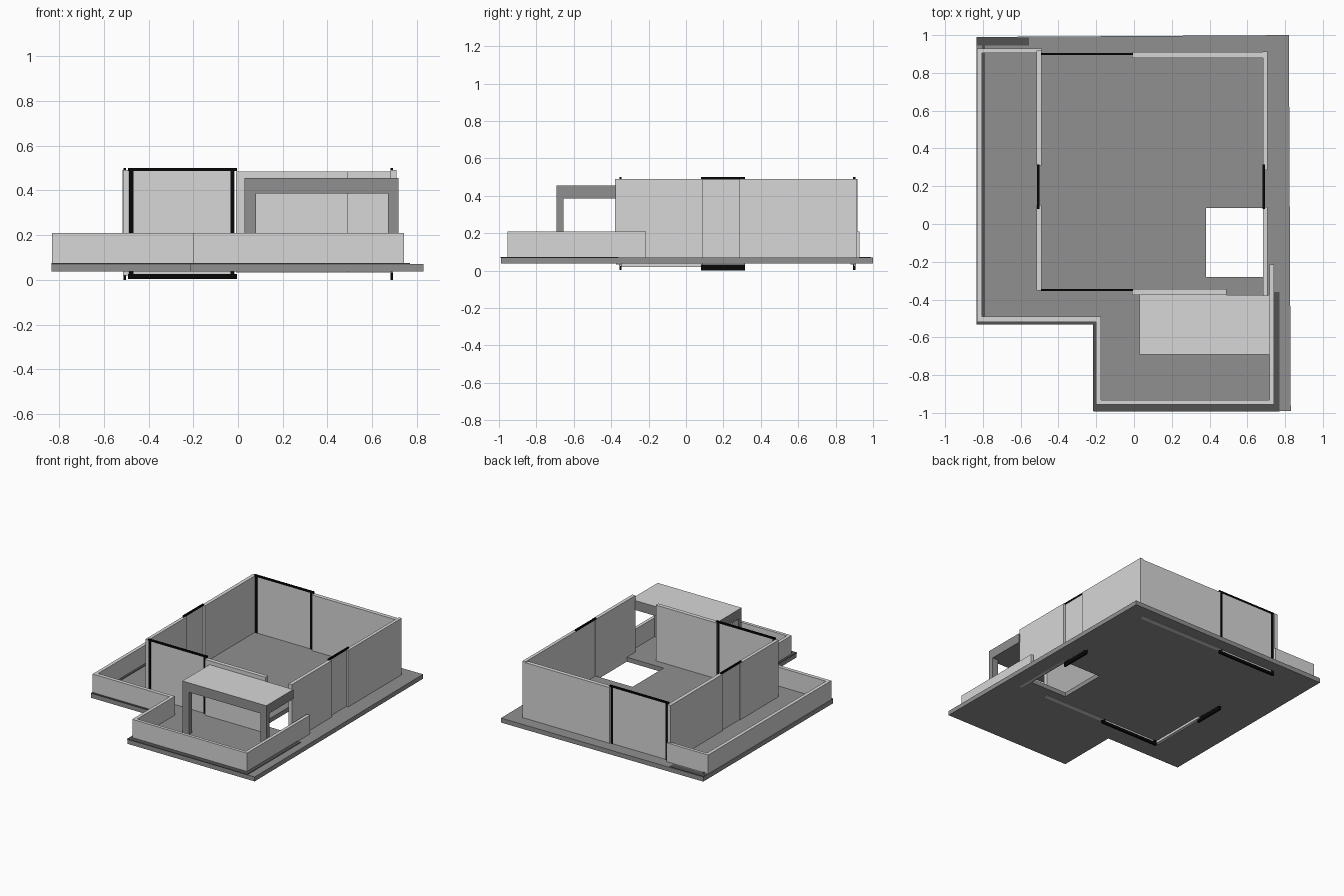
import bpy, bmesh

if "Cube" in bpy.data.objects:
    bpy.data.objects.remove(bpy.data.objects["Cube"], do_unlink=True)


def material(name, value):
    m = bpy.data.materials.new(name)
    m.use_nodes = True
    colour = (value, value, value, 1)
    m.diffuse_color = colour
    m.node_tree.nodes["Principled BSDF"].inputs["Base Color"].default_value = colour
    return m


LIGHT = material("light grey wall", 0.68)
MID = material("mid grey concrete", 0.28)
DARK = material("dark grey edging", 0.085)
BLACK = material("black frame", 0.002)


def finish(name, bm, *mats):
    mesh = bpy.data.meshes.new(name)
    bmesh.ops.recalc_face_normals(bm, faces=bm.faces)
    bm.to_mesh(mesh)
    bm.free()
    for m in mats:
        mesh.materials.append(m)
    ob = bpy.data.objects.new(name, mesh)
    bpy.context.collection.objects.link(ob)
    return ob


def box(name, x, y, z, *mats):
    bm = bmesh.new()
    bmesh.ops.create_cube(bm, size=1)
    for v in bm.verts:
        v.co = [r[0] if c < 0 else r[1] for c, r in zip(v.co, (x, y, z))]
    return finish(name, bm, *mats)


def prism(name, outline, z, mat):
    bm = bmesh.new()
    face = bm.faces.new([bm.verts.new((px, py, z[0])) for px, py in outline])
    ext = bmesh.ops.extrude_face_region(bm, geom=[face])["geom"]
    for v in ext:
        if isinstance(v, bmesh.types.BMVert):
            v.co.z = z[1]
    return finish(name, bm, mat)


# Floor slab: stepped outline with a square opening
slab = prism("floor_slab", [(-0.835, -0.53), (-0.215, -0.53), (-0.215, -0.99),
                            (0.83, -0.99), (0.82, 1), (-0.835, 0.99)],
             (0.037, 0.07), MID)
cutter = box("slab_opening_cutter", (0.38, 0.685), (-0.28, 0.085), (0, 0.2), MID)
cutter.hide_render = True
cutter.hide_viewport = True
cut = slab.modifiers.new("opening", "BOOLEAN")
cut.operation = "DIFFERENCE"
cut.solver = "EXACT"
cut.object = cutter

# Thin dark edging lying on the slab
EDGE = (0.068, 0.074)
box("edging_left", (-0.806, -0.79), (-0.49, 0.945), EDGE, DARK)
box("edging_back", (-0.835, -0.555), (0.945, 0.988), EDGE, DARK)
box("edging_step_front", (-0.835, -0.2), (-0.532, -0.518), EDGE, DARK)
box("edging_step_side", (-0.217, -0.198), (-0.99, -0.518), EDGE, DARK)
box("edging_front", (-0.215, 0.77), (-0.992, -0.95), EDGE, DARK)
box("edging_right", (0.74, 0.77), (-0.99, -0.36), EDGE, DARK)

# Low terrace walls
LOW = (0.065, 0.21)
box("terrace_wall_back", (-0.832, -0.49), (0.905, 0.928), LOW, LIGHT)
box("terrace_wall_left", (-0.832, -0.806), (-0.518, 0.905), LOW, LIGHT)
box("terrace_wall_step_front", (-0.806, -0.175), (-0.518, -0.49), LOW, LIGHT)
box("terrace_wall_step_side", (-0.2, -0.175), (-0.955, -0.518), LOW, LIGHT)
box("terrace_wall_front", (-0.175, 0.742), (-0.955, -0.932), LOW, LIGHT)
box("terrace_wall_right", (0.718, 0.742), (-0.932, -0.215), LOW, LIGHT)

# Tall house walls
box("house_wall_left_rear", (-0.517, -0.49), (0.31, 0.918), (0.05, 0.49), LIGHT)
box("house_wall_left_front", (-0.515, -0.49), (-0.352, 0.1), (0.02, 0.49), LIGHT)
box("house_wall_right_rear", (0.682, 0.706), (0.285, 0.912), (0.05, 0.49), LIGHT)
box("house_wall_right_front", (0.682, 0.708), (-0.38, 0.09), (0.037, 0.49), LIGHT)
box("house_wall_back", (-0.01, 0.682), (0.88, 0.91), (0.033, 0.484), LIGHT)
box("house_wall_front", (-0.01, 0.49), (-0.375, -0.345), (0.033, 0.484), LIGHT)

# Wide framed panels at front and back
for side, y in (("front", -0.35), ("back", 0.9)):
    thick = (y - 0.006, y + 0.006)
    box(side + "_panel", (-0.48, -0.015), (y - 0.003, y + 0.003), (0.025, 0.488), LIGHT)
    for part, z in (("head", (0.487, 0.5)), ("sill", (0.003, 0.025))):
        box(side + "_frame_" + part, (-0.492, -0.005), thick, z, BLACK)
    for part, x in (("left", (-0.034, -0.019)), ("right", (-0.488, -0.468))):
        box(side + "_frame_" + part, x, thick, (0.02, 0.49), BLACK)

# Narrow side door panels with black head and sill rails
for side, x in (("right", -0.507), ("left", 0.687)):
    box(side + "_door_panel", (x - 0.003, x + 0.003), (0.085, 0.315), (0.03, 0.488), LIGHT)
    for part, z in (("head", (0.488, 0.5)), ("sill", (0, 0.033))):
        box(side + "_door_" + part, (x - 0.006, x + 0.006), (0.08, 0.315), z, BLACK)

# Entrance canopy with a light top, on two posts
roof = box("canopy_roof", (0.028, 0.717), (-0.692, -0.375), (0.385, 0.455), MID, LIGHT)
for f in roof.data.polygons:
    f.material_index = int(f.normal.z > 0.5)
for side, x in (("right", (0.028, 0.08)), ("left", (0.67, 0.717))):
    box("canopy_post_" + side, x, (-0.692, -0.655), (0.065, 0.385), MID)
